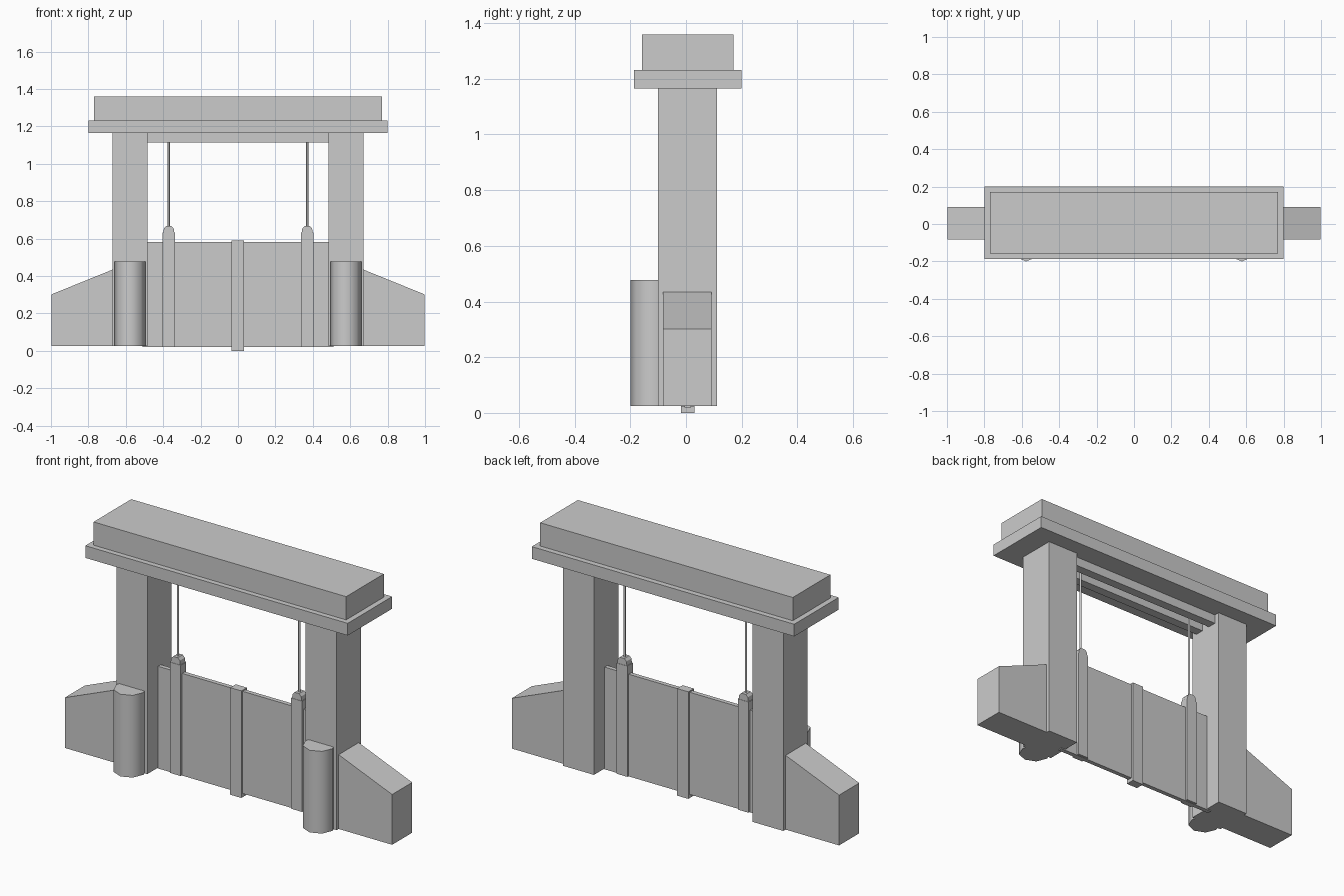
import bpy, bmesh, math

if "Cube" in bpy.data.objects:
    bpy.data.objects.remove(bpy.data.objects["Cube"])

CY = 0.006  # depth centre line of the gate frame


def finish(name, bm):
    bmesh.ops.recalc_face_normals(bm, faces=bm.faces[:])
    me = bpy.data.meshes.new(name)
    bm.to_mesh(me)
    bm.free()
    ob = bpy.data.objects.new(name, me)
    bpy.context.collection.objects.link(ob)
    return ob


def extrude_y(name, profile, y0, y1):
    """Extrude an (x, z) outline along y."""
    bm = bmesh.new()
    face = bm.faces.new([bm.verts.new((x, y0, z)) for x, z in profile])
    res = bmesh.ops.extrude_face_region(bm, geom=[face])
    verts = [v for v in res["geom"] if isinstance(v, bmesh.types.BMVert)]
    bmesh.ops.translate(bm, verts=verts, vec=(0, y1 - y0, 0))
    return finish(name, bm)


def box(name, x0, x1, y0, y1, z0, z1):
    return extrude_y(name, [(x0, z0), (x1, z0), (x1, z1), (x0, z1)], y0, y1)


def cylinder(name, x, y, r, z0, z1, sides, smooth):
    bm = bmesh.new()
    bmesh.ops.create_cone(bm, cap_ends=True, segments=sides, radius1=r, radius2=r, depth=z1 - z0)
    bmesh.ops.translate(bm, verts=bm.verts[:], vec=(x, y, (z0 + z1) / 2))
    for f in bm.faces:
        f.smooth = smooth and abs(f.normal.z) < 0.5
    ob = finish(name, bm)
    if smooth:
        for e in ob.data.edges:
            a, b = (ob.data.vertices[i].co.z for i in e.vertices)
            e.use_edge_sharp = abs(a - b) < 1e-5
    return ob


# Top deck and machinery housing
box("deck_slab", -0.80, 0.80, -0.187, 0.20, 1.165, 1.232)
box("housing", -0.77, 0.77, -0.158, 0.17, 1.232, 1.36)

# Twin beams under the deck
for name, y in (("front_beam", -0.045), ("back_beam", 0.057)):
    box(name, -0.485, 0.485, y - 0.025, y + 0.025, 1.115, 1.17)

# Sliding gate panel with centre stiffener
box("gate_panel", -0.51, 0.51, CY - 0.012, CY + 0.012, 0.02, 0.583)
box("centre_stiffener", -0.035, 0.033, CY - 0.024, CY + 0.024, 0.0, 0.59)

for s, side in ((-1, "left"), (1, "right")):
    # Pillar and sloping abutment
    a, b = sorted((s * 0.483, s * 0.672))
    box(side + "_pillar", a, b, -0.10, 0.112, 0.025, 1.165)
    extrude_y(side + "_abutment",
              [(s * 0.66, 0.025), (s * 0.998, 0.025), (s * 0.998, 0.302), (s * 0.66, 0.439)],
              -0.083, 0.092)
    # Octagonal cutwater in front of the pillar
    cylinder(side + "_cutwater", s * 0.577, -0.117, 0.083, 0.025, 0.478, 8, True)
    # Lifting stiffener, lug and rod
    x = s * 0.37
    box(side + "_stiffener", x - 0.033, x + 0.033, CY - 0.024, CY + 0.024, 0.022, 0.632)
    extrude_y(side + "_lifting_lug",
              [(x - 0.03, 0.63), (x + 0.03, 0.63), (x + 0.026, 0.655),
               (x + 0.014, 0.668), (x - 0.014, 0.668), (x - 0.026, 0.655)],
              CY - 0.022, CY + 0.022)
    cylinder(side + "_lifting_rod", x, CY, 0.006, 0.66, 1.17, 8, True)
